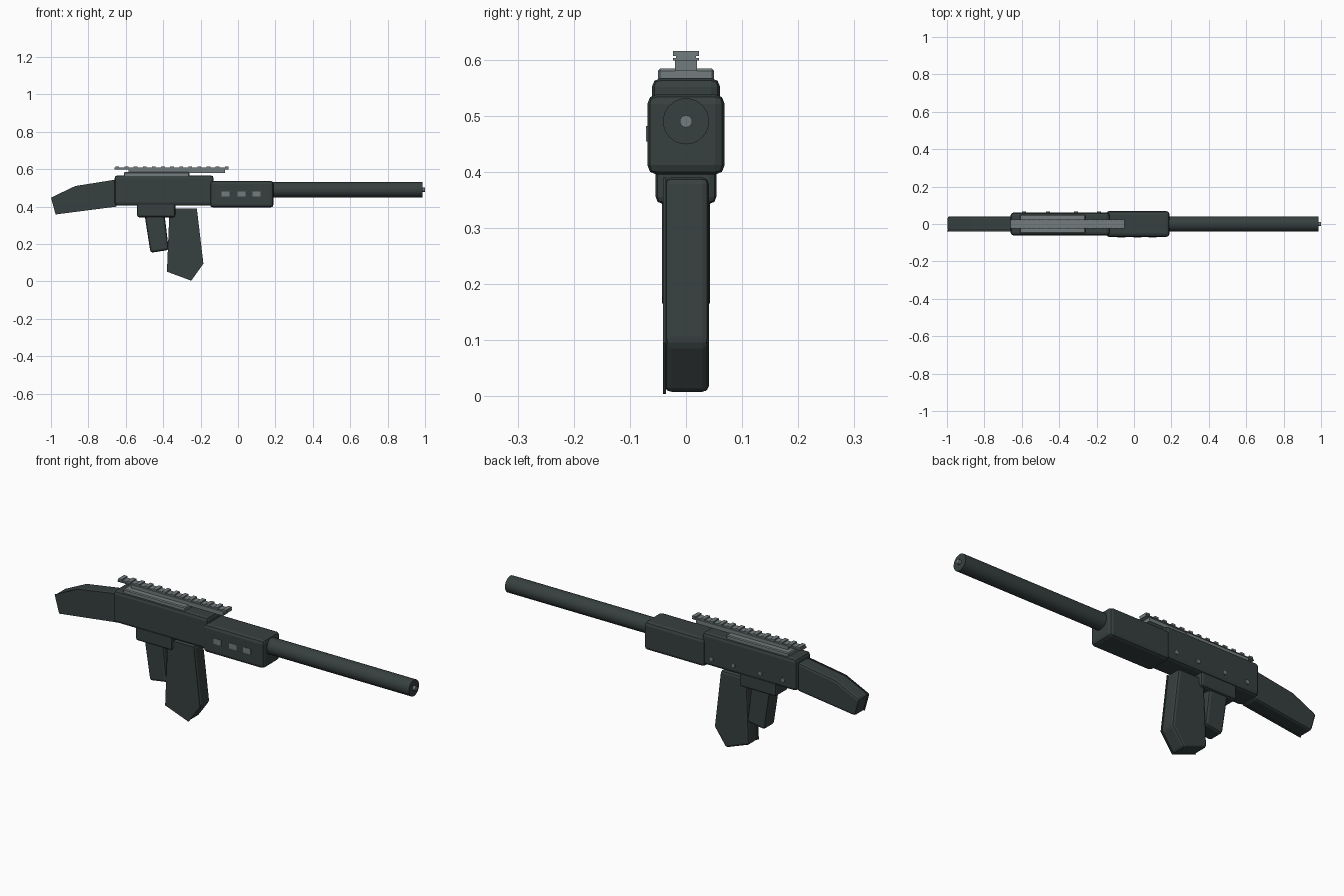
import bpy, bmesh, math
from mathutils import Matrix

if "Cube" in bpy.data.objects:
    bpy.data.objects.remove(bpy.data.objects["Cube"])


def material(name, rgb):
    m = bpy.data.materials.new(name)
    m.diffuse_color = (*rgb, 1)
    m.use_nodes = True
    m.node_tree.nodes["Principled BSDF"].inputs["Base Color"].default_value = m.diffuse_color
    return m


DARK = material("dark gunmetal", (0.038, 0.051, 0.050))
GRAY = material("steel gray", (0.17, 0.20, 0.205))


def finish(name, bm, mat, bevel=0, segments=2):
    bmesh.ops.recalc_face_normals(bm, faces=bm.faces)
    me = bpy.data.meshes.new(name)
    bm.to_mesh(me)
    bm.free()
    me.materials.append(mat)
    ob = bpy.data.objects.new(name, me)
    bpy.context.collection.objects.link(ob)
    if bevel:
        mod = ob.modifiers.new("bevel", 'BEVEL')
        mod.width, mod.segments = bevel, segments
        mod.limit_method = 'ANGLE'
        mod.angle_limit = math.radians(30)
    return ob


def prism(name, outline, y0, y1, mat=DARK, bevel=0, segments=2):
    """Side outline (x, z) extruded across y."""
    bm = bmesh.new()
    face = bm.faces.new([bm.verts.new((x, y0, z)) for x, z in outline])
    new = bmesh.ops.extrude_face_region(bm, geom=[face])["geom"]
    bmesh.ops.translate(bm, vec=(0, y1 - y0, 0),
                        verts=[v for v in new if isinstance(v, bmesh.types.BMVert)])
    return finish(name, bm, mat, bevel, segments)


def box(name, x0, x1, y0, y1, z0, z1, mat=DARK, bevel=0, segments=2):
    return prism(name, [(x0, z0), (x1, z0), (x1, z1), (x0, z1)], y0, y1, mat, bevel, segments)


def cylinder(name, axis, start, length, radius, sides, mat=DARK):
    """Cylinder from its start point along +x or +y."""
    rot = Matrix.Rotation(math.pi / 2, 4, 'Y' if axis == 'X' else 'X')
    mid = list(start)
    mid["XY".index(axis)] += length / 2
    bm = bmesh.new()
    bmesh.ops.create_cone(bm, cap_ends=True, segments=sides, radius1=radius, radius2=radius,
                          depth=length, matrix=Matrix.Translation(mid) @ rot)
    ob = finish(name, bm, mat)
    bpy.context.view_layer.objects.active = ob
    ob.select_set(True)
    bpy.ops.object.shade_smooth_by_angle(angle=math.radians(35))
    ob.select_set(False)
    return ob


# Receiver and handguard
box("receiver", -0.66, -0.13, -0.061, 0.061, 0.405, 0.567, bevel=0.016)
box("handguard", -0.15, 0.19, -0.069, 0.069, 0.395, 0.538, bevel=0.017)

# Stock and magazine: bevelled body with a sharp-edged side plate
stock = [(-1.0, 0.448), (-0.87, 0.51), (-0.65, 0.545), (-0.65, 0.40), (-0.975, 0.358)]
magazine = [(-0.366, 0.39), (-0.22, 0.39), (-0.185, 0.095), (-0.25, 0.004), (-0.38, 0.052)]
for name, outline in (("stock", stock), ("magazine", magazine)):
    prism(name, outline, -0.038, 0.041, bevel=0.012)
    prism(name + "_side_plate", outline, -0.041, -0.036)

# Trigger housing and grip
box("trigger_housing", -0.54, -0.335, -0.054, 0.054, 0.343, 0.42, bevel=0.012)
prism("grip", [(-0.50, 0.36), (-0.393, 0.36), (-0.37, 0.168), (-0.468, 0.153)],
      -0.043, 0.043, bevel=0.013)

# Barrel and bore
cylinder("barrel", 'X', (0.17, 0, 0.49), 0.817, 0.041, 32)
cylinder("bore_pin", 'X', (0.96, 0, 0.49), 0.04, 0.011, 16, GRAY)

# Top plate and accessory rail
box("top_plate", -0.61, -0.26, -0.05, 0.05, 0.56, 0.584, GRAY, 0.004, 1)
box("rail_base", -0.585, -0.07, -0.02, 0.02, 0.58, 0.6, GRAY)
box("rail_flange", -0.66, -0.05, -0.023, 0.023, 0.598, 0.603, GRAY)
box("rail_core", -0.66, -0.05, -0.018, 0.018, 0.602, 0.609, GRAY)
for i in range(13):
    x = -0.655 + i * 0.0487
    box("rail_tooth", x, x + 0.02, -0.023, 0.023, 0.606, 0.615, GRAY)

# Handguard vents on the near side
for x in (-0.088, -0.002, 0.078):
    box("vent", x, x + 0.043, -0.071, -0.066, 0.454, 0.482, GRAY)

# Receiver bolts on the far side
for x in (-0.588, -0.46, -0.31, -0.187):
    cylinder("bolt", 'Y', (x, 0.055, 0.447), 0.012, 0.011, 12, GRAY)
